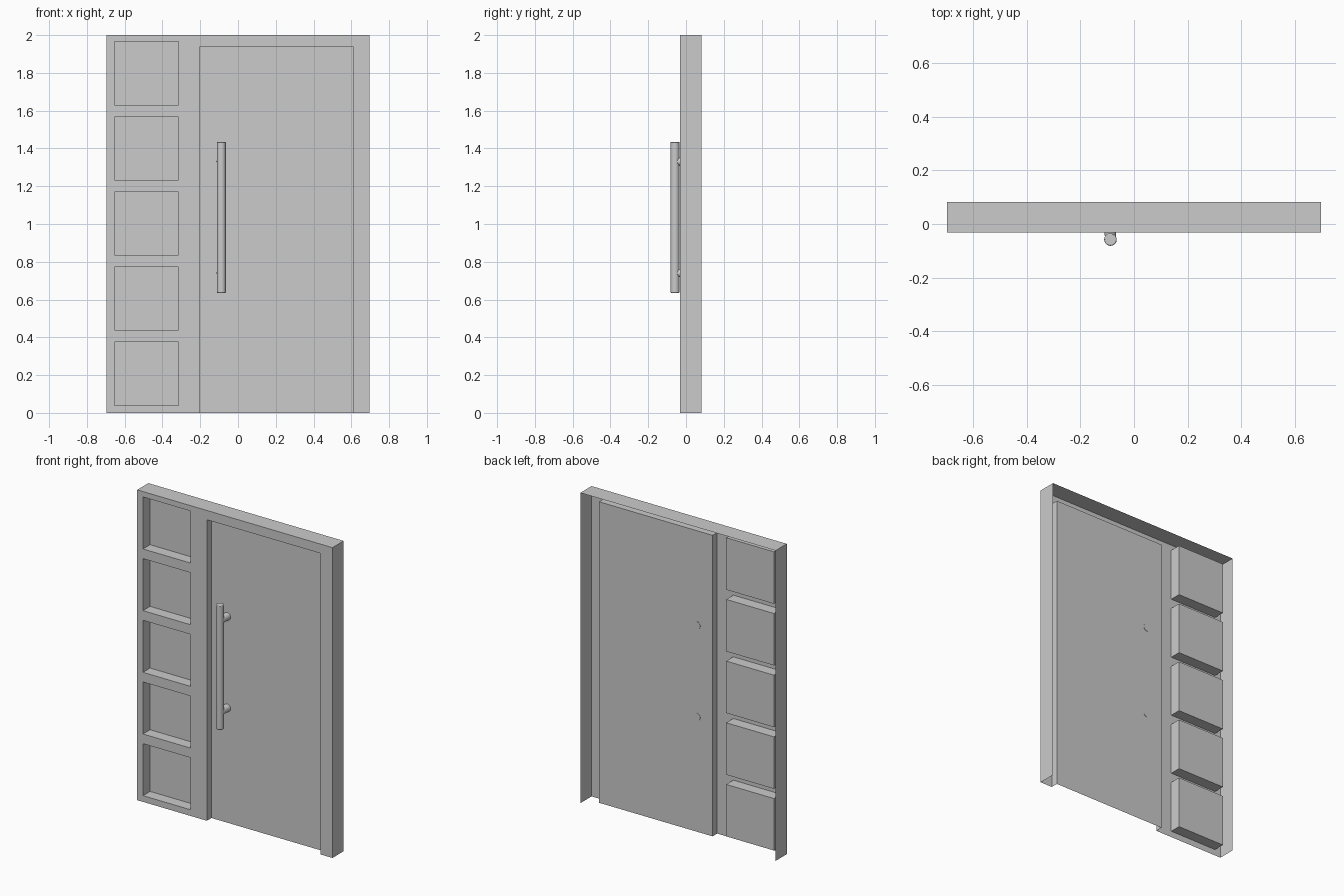
import bpy, bmesh, math

if "Cube" in bpy.data.objects:
    bpy.data.objects.remove(bpy.data.objects["Cube"])

W, H = 0.696, 2.0                        # half width and height
FRONT, BACK = -0.032, 0.0815             # frame depth
DOOR_Y, PANE_Y = 0.015, 0.04             # recess depths
DOOR = (-0.2, 0.61, 0.0, 1.94)           # x0, x1, z0, z1
PANES = [(-0.655, -0.315, 0.04 + i * 0.3975, 0.375 + i * 0.3975) for i in range(5)]


def finish(bm, name):
    bmesh.ops.remove_doubles(bm, verts=bm.verts, dist=1e-5)
    mesh = bpy.data.meshes.new(name)
    bm.to_mesh(mesh)
    bm.free()
    obj = bpy.data.objects.new(name, mesh)
    bpy.context.collection.objects.link(obj)
    return obj


def quad(bm, pts):
    bm.faces.new([bm.verts.new(p) for p in pts])


def panel(bm, r, y):
    x0, x1, z0, z1 = r
    quad(bm, [(x0, y, z0), (x1, y, z0), (x1, y, z1), (x0, y, z1)])


def walls(bm, r, y0, y1, bottom=True, outward=False):
    x0, x1, z0, z1 = r
    c = [(x0, z0), (x1, z0), (x1, z1), (x0, z1)]
    for i in range(0 if bottom else 1, 4):
        p, q = c[i], c[(i + 1) % 4]
        pts = [(p[0], y0, p[1]), (q[0], y0, q[1]), (q[0], y1, q[1]), (p[0], y1, p[1])]
        quad(bm, pts[::-1] if outward else pts)


# Frame: front sheet with openings, outer returns and recess jambs
bm = bmesh.new()
openings = [DOOR] + PANES
xs = sorted({-W, W} | {v for r in openings for v in r[:2]})
zs = sorted({0.0, H} | {v for r in openings for v in r[2:]})
for x0, x1 in zip(xs, xs[1:]):
    for z0, z1 in zip(zs, zs[1:]):
        cx, cz = (x0 + x1) / 2, (z0 + z1) / 2
        if not any(r[0] < cx < r[1] and r[2] < cz < r[3] for r in openings):
            panel(bm, (x0, x1, z0, z1), FRONT)
walls(bm, (-W, W, 0, H), FRONT, BACK, bottom=False, outward=True)
walls(bm, DOOR, FRONT, DOOR_Y, bottom=False)
for r in PANES:
    walls(bm, r, FRONT, PANE_Y)
bmesh.ops.remove_doubles(bm, verts=bm.verts, dist=1e-5)
bmesh.ops.dissolve_limit(bm, angle_limit=0.01, verts=bm.verts, edges=bm.edges)
finish(bm, "door_frame")

# Door leaf and side panes
bm = bmesh.new()
panel(bm, DOOR, DOOR_Y)
finish(bm, "door_leaf")
for i, r in enumerate(PANES):
    bm = bmesh.new()
    panel(bm, r, PANE_Y)
    finish(bm, f"side_pane_{i + 1}")

# Handle bar with softened ends
HX, HY, HZ, R = -0.088, -0.058, 1.035, 0.0235
bpy.ops.mesh.primitive_cylinder_add(vertices=20, radius=R, depth=0.8, location=(HX, HY, HZ))
bar = bpy.context.object
bar.name = "handle_bar"
bevel = bar.modifiers.new("end_bevel", 'BEVEL')
bevel.width, bevel.segments = 0.004, 2
bevel.limit_method, bevel.angle_limit = 'ANGLE', math.radians(60)
bpy.ops.object.shade_smooth_by_angle(angle=math.radians(40))

# Handle mounts running through the leaf
for name, z in (("lower_handle_mount", HZ - 0.295), ("upper_handle_mount", HZ + 0.295)):
    end = DOOR_Y + 0.002
    bpy.ops.mesh.primitive_cone_add(vertices=20, radius1=0.025, radius2=0.02, depth=end - HY,
                                    location=(HX, (end + HY) / 2, z),
                                    rotation=(math.radians(90), 0, 0))
    bpy.context.object.name = name
    bpy.ops.object.shade_smooth_by_angle(angle=math.radians(40))
